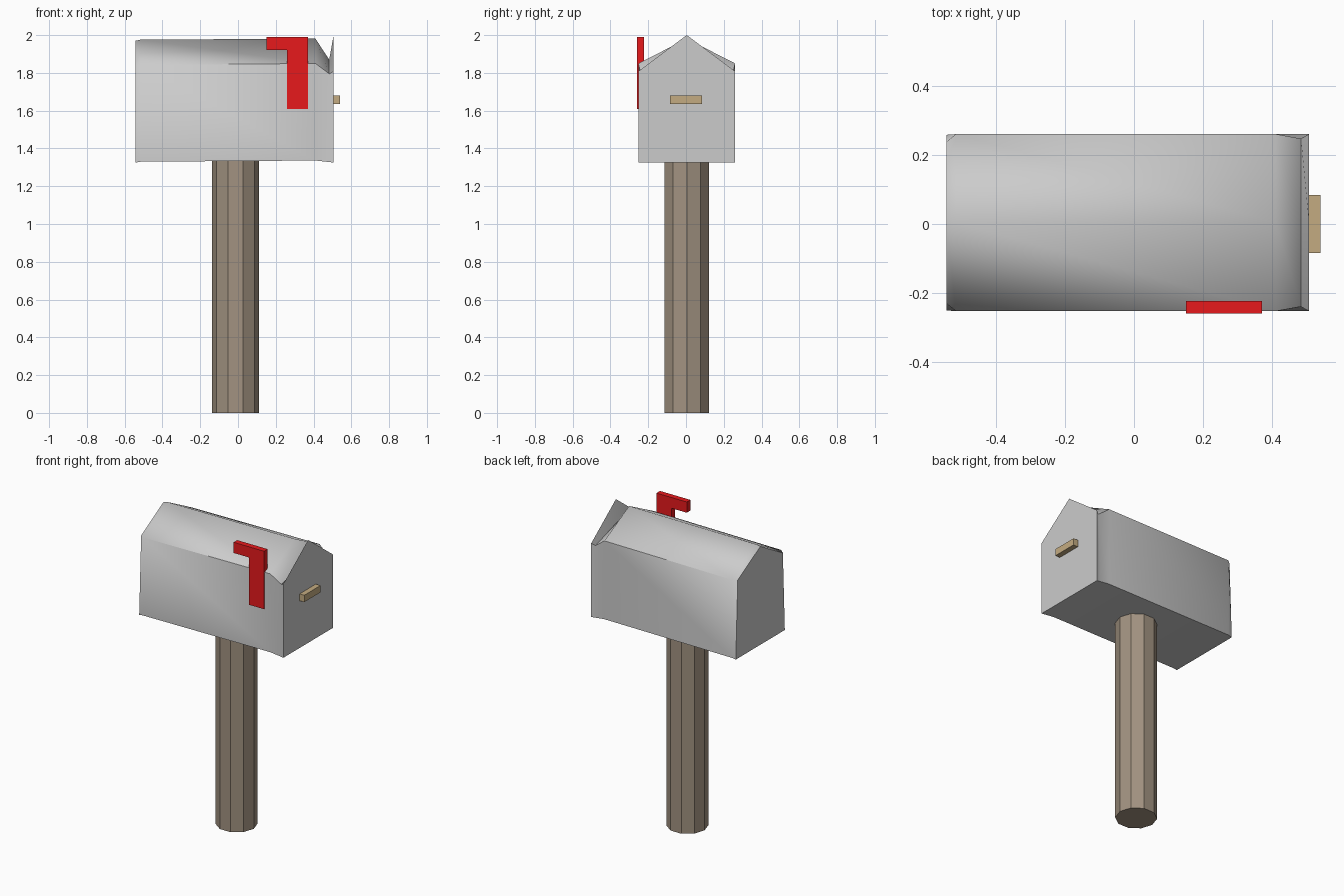
import bpy, bmesh, math

if "Cube" in bpy.data.objects:
    bpy.data.objects.remove(bpy.data.objects["Cube"])


def paint(ob, name, rgb):
    mat = bpy.data.materials.new(name)
    mat.diffuse_color = (*rgb, 1)
    mat.use_nodes = True
    mat.node_tree.nodes["Principled BSDF"].inputs["Base Color"].default_value = mat.diffuse_color
    ob.data.materials.append(mat)


def make_object(name, bm):
    bmesh.ops.recalc_face_normals(bm, faces=bm.faces)
    me = bpy.data.meshes.new(name)
    bm.to_mesh(me)
    bm.free()
    ob = bpy.data.objects.new(name, me)
    bpy.context.collection.objects.link(ob)
    return ob


def loft(name, rings):
    """Skin matching rings of points and cap both ends."""
    bm = bmesh.new()
    loops = [[bm.verts.new(p) for p in ring] for ring in rings]
    n = len(loops[0])
    for a, b in zip(loops, loops[1:]):
        for i in range(n):
            j = (i + 1) % n
            bm.faces.new((a[i], a[j], b[j], b[i]))
    bm.faces.new(loops[0])
    bm.faces.new(loops[-1])
    return make_object(name, bm)


# Ten-sided wooden post
def post_ring(z):
    return [(-0.013 + 0.125 * math.cos(k * math.tau / 10),
             0.004 + 0.125 * math.sin(k * math.tau / 10), z) for k in range(10)]


post = loft("post", [post_ring(0), post_ring(1.345)])
paint(post, "wood", (0.36, 0.29, 0.22))

# Gabled box: x, bottom half width, bottom z, eave half width, eave z, ridge z
sections = [
    (-0.542, 0.254, 1.325, 0.234, 1.838, 1.970),
    (-0.515, 0.256, 1.330, 0.256, 1.842, 1.976),
    (0.410, 0.256, 1.336, 0.256, 1.850, 1.981),
    (0.483, 0.256, 1.328, 0.243, 1.795, 1.870),
    (0.506, 0.256, 1.325, 0.256, 1.808, 2.000),
]
mid = 0.004
box = loft("mailbox_body", [
    [(x, mid - wb, zb), (x, mid + wb, zb), (x, mid + we, ze),
     (x, mid, zr), (x, mid - we, ze)]
    for x, wb, zb, we, ze, zr in sections])

# Smooth ridge, crisp eaves and end walls
bpy.context.view_layer.objects.active = box
box.select_set(True)
bpy.ops.object.shade_smooth_by_angle(angle=math.radians(58))
box.select_set(False)

# Raised flag, an L-shaped plate
outline = [(0.26, 1.61), (0.37, 1.61), (0.37, 1.99),
           (0.15, 1.99), (0.15, 1.92), (0.26, 1.92)]
flag = loft("signal_flag", [[(x, y, z) for x, z in outline]
                            for y in (-0.259, -0.222)])
paint(flag, "red", (0.8, 0.01, 0.012))

# Door handle
grip = [(-0.084, 1.635), (0.084, 1.635), (0.084, 1.68), (-0.084, 1.68)]
handle = loft("door_handle", [[(x, y, z) for y, z in grip]
                              for x in (0.49, 0.54)])
paint(handle, "brass", (0.55, 0.41, 0.22))
